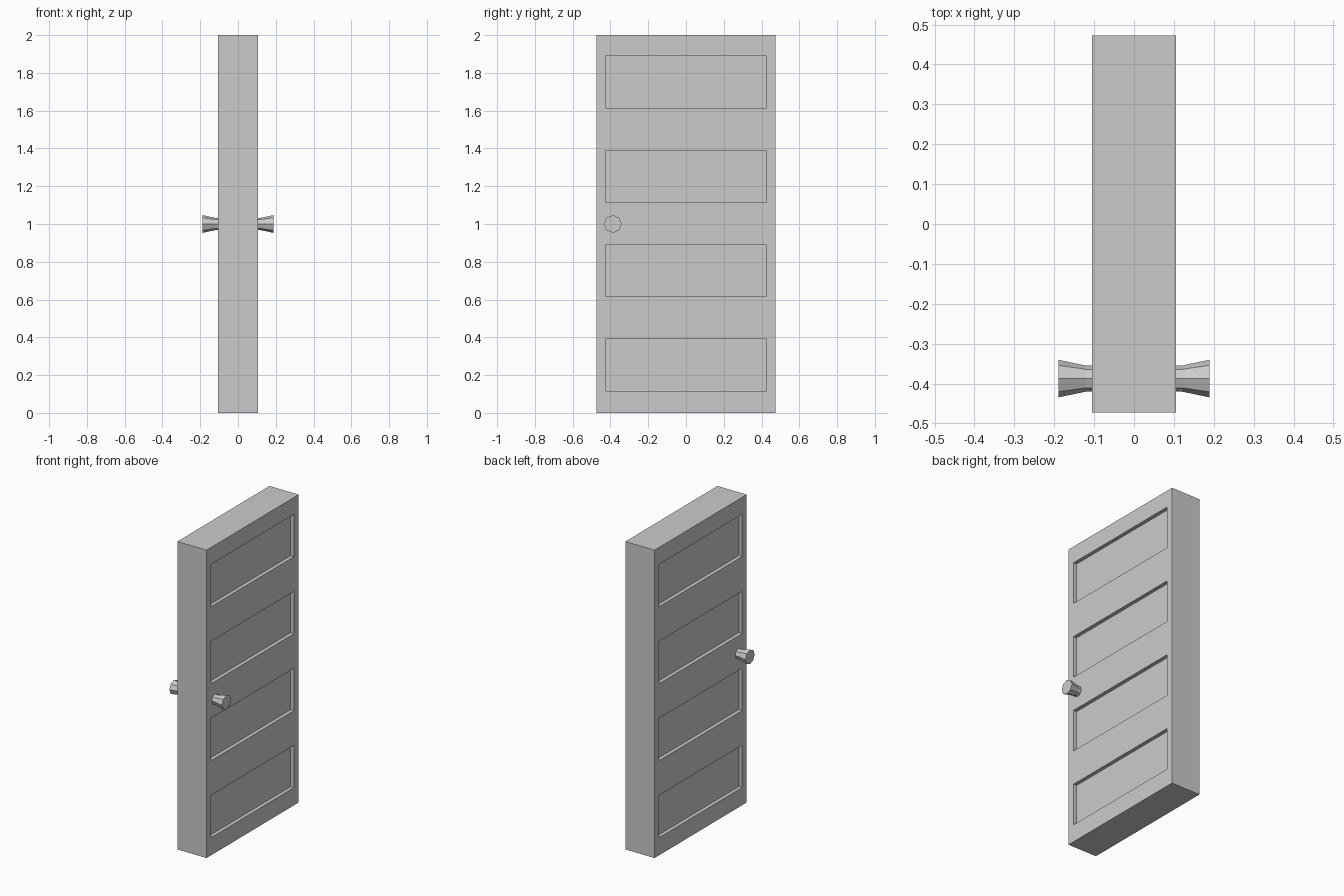
import bpy, bmesh
from math import cos, sin, pi

if "Cube" in bpy.data.objects:
    bpy.data.objects.remove(bpy.data.objects["Cube"])

HALF_T, HALF_W, HEIGHT = 0.105, 0.4725, 2.0
DEPTH = 0.024
Y0, Y1 = -0.427, 0.425
PANELS = [(0.115 + 0.5 * i, 0.39 + 0.5 * i) for i in range(4)]


def finish(bm, name):
    bmesh.ops.remove_doubles(bm, verts=bm.verts, dist=1e-5)
    bmesh.ops.recalc_face_normals(bm, faces=bm.faces)
    mesh = bpy.data.meshes.new(name)
    bm.to_mesh(mesh)
    bm.free()
    obj = bpy.data.objects.new(name, mesh)
    bpy.context.collection.objects.link(obj)
    return obj


# Door slab: grid faces on both sides, with the panel cells recessed
def build_slab():
    bm = bmesh.new()
    ys = [-HALF_W, Y0, Y1, HALF_W]
    zs = [0.0] + [z for p in PANELS for z in p] + [HEIGHT]

    def quad(*pts):
        return bm.faces.new([bm.verts.new(p) for p in pts])

    for side in (-1, 1):
        x, xi = side * HALF_T, side * (HALF_T - DEPTH)
        for i in range(len(ys) - 1):
            for j in range(len(zs) - 1):
                a, b, c, d = ys[i], ys[i + 1], zs[j], zs[j + 1]
                corners = [(a, c), (b, c), (b, d), (a, d)]
                recessed = i == 1 and j % 2 == 1
                quad(*[(xi if recessed else x, y, z) for y, z in corners])
                if recessed:
                    for p, q in zip(corners, corners[1:] + corners[:1]):
                        quad((x, *p), (x, *q), (xi, *q), (xi, *p))
    # Door edges
    for z in (0.0, HEIGHT):
        for a, b in zip(ys, ys[1:]):
            quad((-HALF_T, a, z), (HALF_T, a, z), (HALF_T, b, z), (-HALF_T, b, z))
    for y in (-HALF_W, HALF_W):
        for a, b in zip(zs, zs[1:]):
            quad((-HALF_T, y, a), (HALF_T, y, a), (HALF_T, y, b), (-HALF_T, y, b))
    return finish(bm, "door_slab")


# Flared eight-sided knob on each side of the door
def build_knob(name, side):
    bm = bmesh.new()
    profile = [(0.10, 0.033), (0.122, 0.033), (0.189, 0.047)]
    rings = []
    for x, r in profile:
        rings.append([bm.verts.new((side * x, -0.3875 + r * cos(k * pi / 4),
                                    1.0 + r * sin(k * pi / 4))) for k in range(8)])
    for lo, hi in zip(rings, rings[1:]):
        for k in range(8):
            n = (k + 1) % 8
            bm.faces.new((lo[k], lo[n], hi[n], hi[k]))
    bm.faces.new(rings[0])
    bm.faces.new(rings[-1])
    return finish(bm, name)


build_slab()
build_knob("right_knob", 1)
build_knob("left_knob", -1)
